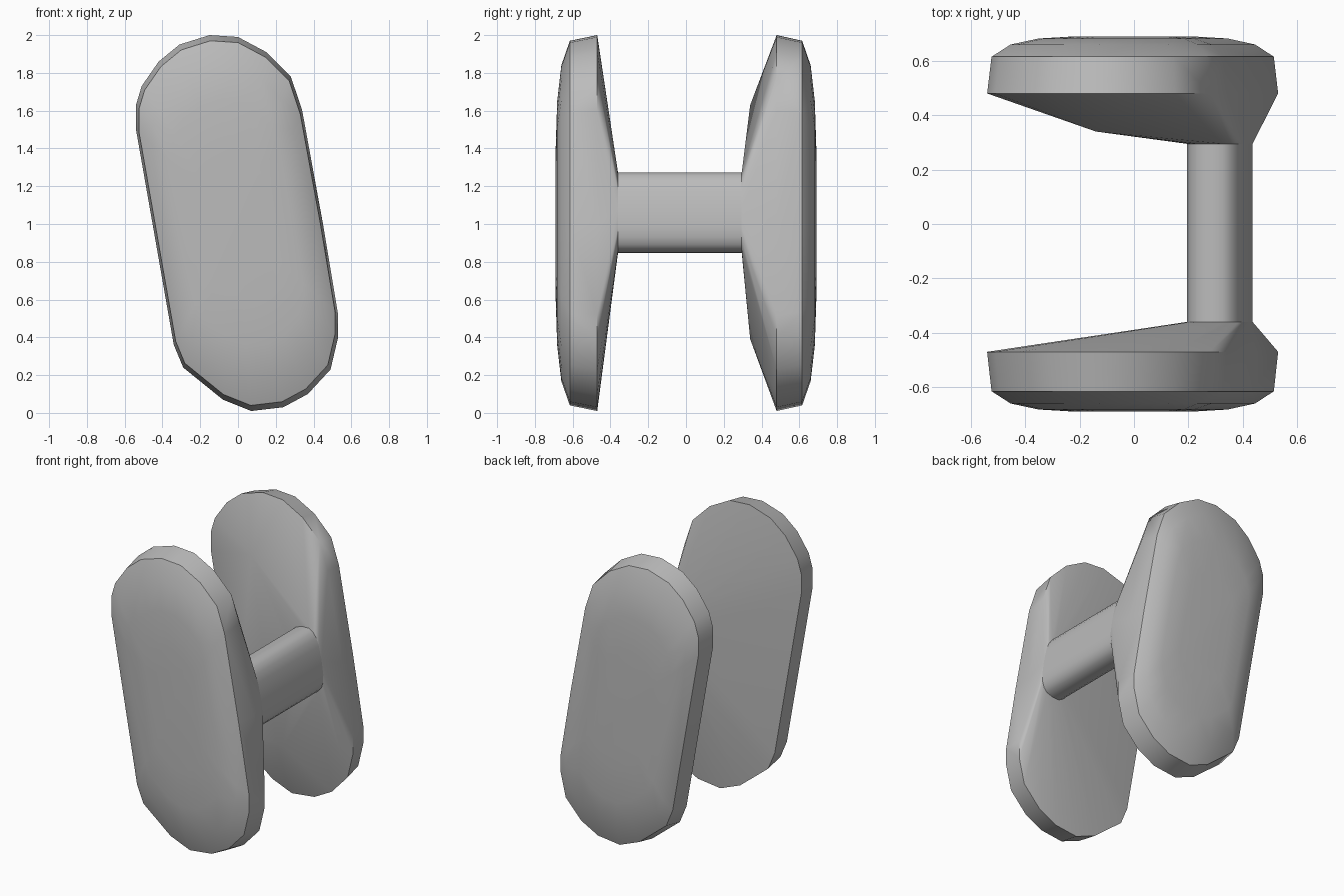
import bpy
import bmesh
from math import cos, sin, tau, radians, copysign
from mathutils import Vector

default_cube = bpy.data.objects.get("Cube")
if default_cube:
    bpy.data.objects.remove(default_cube, do_unlink=True)

# Single plain grey
grey = bpy.data.materials.new("plain grey")
grey.use_nodes = True
colour = (0.5, 0.5, 0.5, 1.0)
grey.diffuse_color = colour
grey.node_tree.nodes["Principled BSDF"].inputs["Base Color"].default_value = colour


def finish(name, bm, angle):
    """Turn a bmesh into a named, shaded object."""
    bmesh.ops.recalc_face_normals(bm, faces=bm.faces[:])
    mesh = bpy.data.meshes.new(name)
    bm.to_mesh(mesh)
    bm.free()
    mesh.materials.append(grey)
    obj = bpy.data.objects.new(name, mesh)
    bpy.context.collection.objects.link(obj)
    bpy.ops.object.select_all(action="DESELECT")
    obj.select_set(True)
    bpy.context.view_layer.objects.active = obj
    bpy.ops.object.shade_smooth_by_angle(angle=radians(angle))
    return obj


# Leaning rounded outline of a pad, as (x, z)
OUTLINE = [
    (-.15, 2), (0, 1.99), (.15, 1.91), (.28, 1.78), (.34, 1.6), (.37, 1.41),
    (.45, 1), (.53, .52), (.53, .4), (.49, .23), (.37, .1), (.24, .03),
    (.07, .01), (-.08, .07), (-.2, .17), (-.29, .24), (-.34, .36), (-.38, .6),
    (-.45, 1), (-.52, 1.4), (-.54, 1.5), (-.54, 1.63), (-.51, 1.73),
    (-.42, 1.86), (-.31, 1.95),
]

# Rounded oblong section of the post, leaning with the pads
SIDES = 20
LEAN = radians(10)


def soft(value):
    return copysign(abs(value) ** 0.7, value)


def post_section():
    points = []
    for i in range(SIDES):
        a = tau * i / SIDES
        u, v = 0.11 * soft(cos(a)), 0.215 * soft(sin(a))
        points.append((0.315 + u * cos(LEAN) - v * sin(LEAN),
                       1.06 + u * sin(LEAN) + v * cos(LEAN)))
    return points


SECTION = post_section()


def pad(name, side, foot, rim, extra=()):
    """Convex pad: domed outside, tapering inward to the post."""
    bm = bmesh.new()
    # (scale of the outline, distance from the middle)
    rings = [(1, rim), (.97, .615), (.84, .66), (.65, .682), (.4, .69)]
    for scale, depth in rings:
        for x, z in OUTLINE:
            bm.verts.new((x * scale, side * depth, 1 + (z - 1) * scale))
    for x, z in SECTION:
        bm.verts.new((x, side * foot, z))
    for x, depth, z in extra:
        bm.verts.new((x, side * depth, z))
    result = bmesh.ops.convex_hull(bm, input=bm.verts[:])
    unused = [v for v in result["geom_interior"] + result["geom_unused"]
              if isinstance(v, bmesh.types.BMVert) and v.is_valid]
    bmesh.ops.delete(bm, geom=list(set(unused)), context="VERTS")
    return finish(name, bm, 30)


pad("front_pad", -1, 0.36, 0.47)
pad("back_pad", 1, 0.295, 0.48, [(-.14, .34, 1.63), (.1, .34, .39)])

# Post joining the pads
bm = bmesh.new()
loops = [[bm.verts.new(Vector((x, y, z))) for x, z in SECTION]
         for y in (-0.36, 0.295)]
for i in range(SIDES):
    j = (i + 1) % SIDES
    bm.faces.new((loops[0][i], loops[0][j], loops[1][j], loops[1][i]))
for loop in loops:
    bm.faces.new(loop)
finish("connecting_post", bm, 35)
